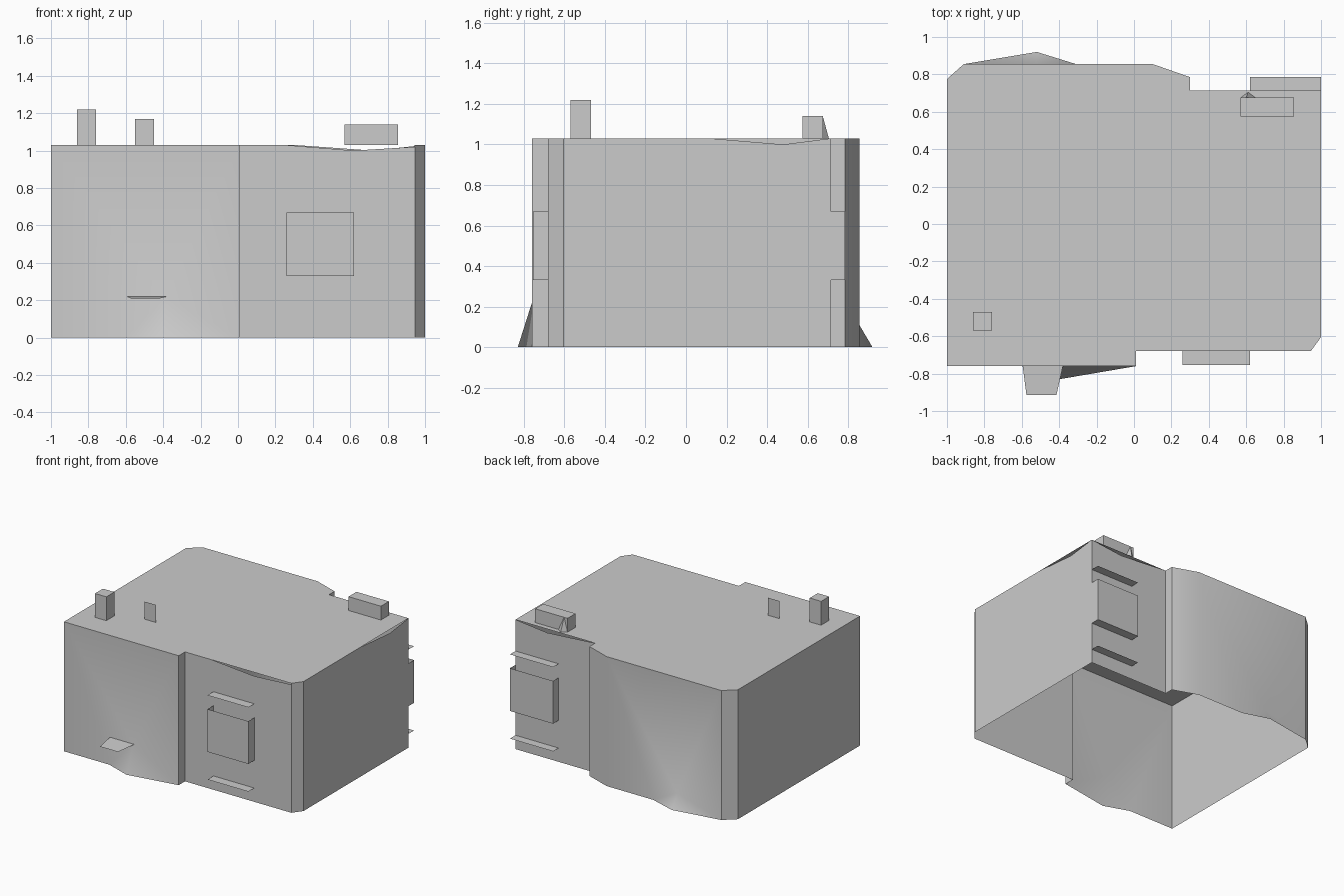
import bpy

if "Cube" in bpy.data.objects:
    bpy.data.objects.remove(bpy.data.objects["Cube"])

H = 1.03  # roof height


def make(name, faces, smooth=False):
    """Build one object from a list of faces given as corner points, sharing corners."""
    index, polys = {}, []
    for face in faces:
        polys.append([index.setdefault(tuple(p), len(index)) for p in face])
    mesh = bpy.data.meshes.new(name)
    mesh.from_pydata(list(index), [], polys)
    mesh.update()
    obj = bpy.data.objects.new(name, mesh)
    bpy.context.collection.objects.link(obj)
    if smooth:
        bpy.ops.object.select_all(action='DESELECT')
        obj.select_set(True)
        bpy.context.view_layer.objects.active = obj
        bpy.ops.object.shade_smooth_by_angle(angle=0.6)
    return obj


def flat(x0, x1, y0, y1, z):
    return [(x0, y0, z), (x1, y0, z), (x1, y1, z), (x0, y1, z)]


def block(x0, x1, y0, y1, z0, z1, top=True):
    """Upright open-bottomed block."""
    ring = [(x0, y0), (x1, y0), (x1, y1), (x0, y1)]
    faces = [[(*a, z0), (*b, z0), (*b, z1), (*a, z1)]
             for a, b in zip(ring, ring[1:] + ring[:1])]
    if top:
        faces.append(flat(x0, x1, y0, y1, z1))
    return faces


# Floor plan, counter-clockwise from the front left corner
plan = [(-1, -0.76), (0.01, -0.76), (0.01, -0.68), (0.945, -0.68), (1, -0.605),
        (1, 0.715), (0.30, 0.715), (0.30, 0.785), (0.10, 0.855), (-0.91, 0.855), (-1, 0.775)]

# Sagging points along the tops of three walls, as start, low point, end
sags = {2: [(0.25, -0.68, H), (0.62, -0.68, 1.0), (0.945, -0.68, 1.02)],
        5 - 1: [(1, -0.605, H), (1, 0.12, H), (1, 0.48, 1.0)],
        5: [(0.72, 0.715, 1.0)]}
# Foot of wall flaring outwards: left foot, toe, right foot, apex
flares = {0: [(-0.6, -0.76, 0), (-0.40, -0.83, 0), (0.01, -0.76, 0), (-0.39, -0.76, 0.22)],
          8: [(-0.31, 0.855, 0), (-0.52, 0.92, 0), (-0.91, 0.855, 0), (-0.52, 0.855, 0.11)]}

# Walls
walls = []
for i, (a, b) in enumerate(zip(plan, plan[1:] + plan[:1])):
    bottom = [(*a, 0), (*b, 0)]
    if i in flares:
        left, toe, right, apex = flares[i]
        bottom = [(*a, 0), left, apex, right]
        walls += [[left, toe, apex], [toe, right, apex]]
    top = [(*b, H), (*a, H)]
    if i in sags:
        top[1:1] = [p for p in reversed(sags[i]) if p not in top]
        if i == 2:
            top.pop(0)
            top.insert(0, (*b, H))
    walls.append(bottom + top)
make("walls", walls, True)

# Flat roof
make("roof", [[(x, y, H) for x, y in plan]])

# Window bays: open-topped case with loose ledges above and below
for name, x0, x1, y0, y1 in (("front_bay", 0.26, 0.62, -0.755, -0.68),
                             ("back_bay", 0.62, 1.0, 0.715, 0.785)):
    make(name, block(x0, x1, y0, y1, 0.33, 0.67, False) + [flat(x0, x1, y0, y1, 0.33)])
    make(name + "_ledges", [flat(x0, x1, y0, y1, z) for z in (0.11, 0.78)])

# Entrance canopy
make("canopy", [[(-0.595, -0.76, 0.22), (-0.575, -0.915, 0.21),
                 (-0.415, -0.915, 0.21), (-0.38, -0.76, 0.22)]])

# Chimney, roof panel and roof vent
make("chimney", block(-0.86, -0.76, -0.57, -0.47, H, 1.22))
make("roof_panel", [[(-0.55, -0.39, H), (-0.45, -0.39, H), (-0.45, -0.39, 1.17), (-0.55, -0.39, 1.17)]])
make("roof_vent", block(0.57, 0.855, 0.575, 0.675, H, 1.14))
# Small brace behind the vent
make("vent_brace", [[(0.57, 0.675, H), (0.61, 0.705, H), (0.60, 0.675, 1.14)],
                    [(0.61, 0.705, H), (0.65, 0.675, H), (0.60, 0.675, 1.14)]])
